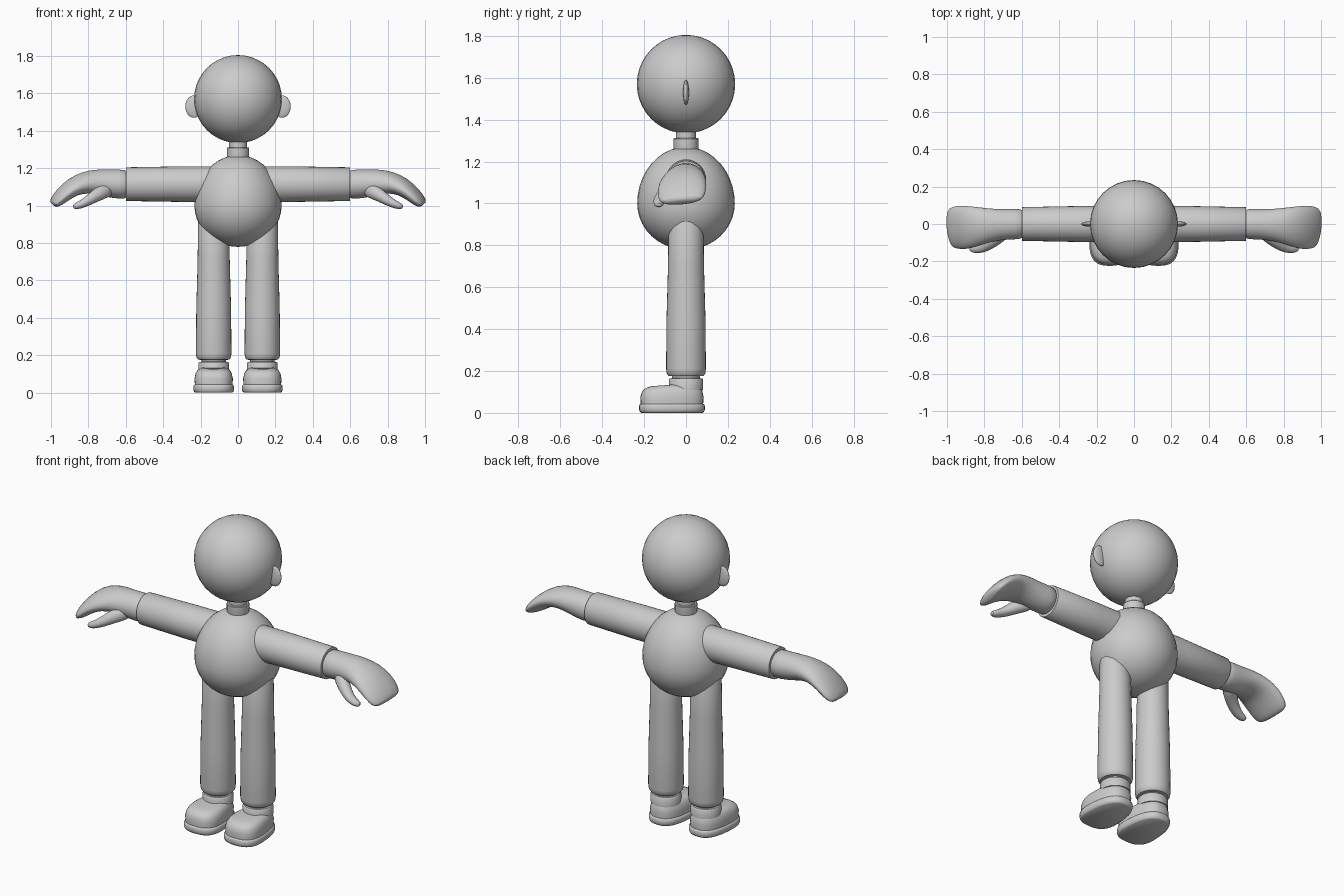
import bpy, bmesh, math
from mathutils import Vector

if "Cube" in bpy.data.objects:
    bpy.data.objects.remove(bpy.data.objects["Cube"])

grey = bpy.data.materials.new("plain_grey")
grey.diffuse_color = (0.6, 0.6, 0.6, 1)
grey.use_nodes = True
grey.node_tree.nodes["Principled BSDF"].inputs["Base Color"].default_value = grey.diffuse_color


def make(name, rings, subsurf=0, angle=40):
    """Skin a list of closed rings of points and cap both ends."""
    bm = bmesh.new()
    loops = [[bm.verts.new(p) for p in ring] for ring in rings]
    n = len(loops[0])
    for a, b in zip(loops, loops[1:]):
        for i in range(n):
            j = (i + 1) % n
            bm.faces.new((a[i], a[j], b[j], b[i]))
    bm.faces.new(loops[0][::-1])
    bm.faces.new(loops[-1])
    bmesh.ops.recalc_face_normals(bm, faces=bm.faces)
    mesh = bpy.data.meshes.new(name)
    bm.to_mesh(mesh)
    bm.free()
    mesh.materials.append(grey)
    ob = bpy.data.objects.new(name, mesh)
    bpy.context.collection.objects.link(ob)
    if subsurf:
        mod = ob.modifiers.new("smooth", 'SUBSURF')
        mod.levels = mod.render_levels = subsurf
    bpy.ops.object.select_all(action='DESELECT')
    ob.select_set(True)
    bpy.context.view_layer.objects.active = ob
    bpy.ops.object.shade_smooth_by_angle(angle=math.radians(angle))
    return ob


def circle(n):
    return [(math.cos(2 * math.pi * i / n), math.sin(2 * math.pi * i / n)) for i in range(n)]


def revolve(name, profile, x=0, n=32):
    """Turn (radius, z) points around a vertical axis at x."""
    return make(name, [[(x + r * c, r * s, z) for c, s in circle(n)] for r, z in profile])


def loft(name, sections, side, tilt=0, n=20, subsurf=1):
    """Oval sections (x, y, z, pitch down, half width, half thickness)."""
    rings = []
    t = math.radians(tilt)
    for x, y, z, pitch, w, h in sections:
        p = math.radians(pitch)
        up = Vector((math.sin(p), 0, math.cos(p)))
        ring = []
        for c, s in circle(n):
            u, v = w * c, h * s
            q = Vector((x, y, z)) + up * (v * math.cos(t) + u * math.sin(t))
            q.y += u * math.cos(t) - v * math.sin(t)
            ring.append((side * q.x, q.y, q.z))
        rings.append(ring)
    return make(name, rings, subsurf)


def egg(r, up, down, z, steps=20):
    pts = []
    for i in range(steps + 1):
        a = math.pi * min(max(i / steps, 0.004), 0.996)
        c = math.cos(a)
        pts.append((r * math.sin(a), z + (up if c > 0 else down) * c))
    return pts


def foot_ring(x, z, grow, drop=0):
    """Foot outline: blunt wide toe (-y), narrower round heel."""
    ring = []
    for c, s in circle(36):
        px = math.copysign(abs(c) ** 0.75, c)
        py = math.copysign(abs(s) ** 0.75, s)
        half = 0.102 - 0.014 * py
        ring.append((x + px * (half + grow), -0.067 + py * (0.153 + grow),
                     z - drop * max(0, -py)))
    return ring


# Head, neck and egg-shaped body
revolve("head", egg(0.235, 0.235, 0.235, 1.57))
revolve("neck_base", [(0.055, 1.24), (0.06, 1.27), (0.06, 1.308), (0.056, 1.312)])
revolve("neck", [(0.048, 1.30), (0.048, 1.37)])
revolve("body", egg(0.233, 0.27, 0.22, 1.0))

for side, label in ((1, "right"), (-1, "left")):
    # Ear: thin flattened disc
    ear = revolve(label + "_ear", egg(1, 1, 1, 0, 14), n=24)
    ear.scale = (0.047, 0.014, 0.06)
    ear.location = (side * 0.235, 0, 1.53)

    # Sleeve
    loft(label + "_arm", [(0.05, 0, 1.115, 0, 0.095, 0.096), (0.3, 0, 1.115, 0, 0.096, 0.095),
                          (0.597, 0, 1.115, 0, 0.09, 0.09), (0.6, 0, 1.115, 0, 0.088, 0.088)],
         side, n=32, subsurf=0)

    # Mitten hand, curling down towards the fingertips
    loft(label + "_hand", [
        (0.57, 0.0, 1.115, 0, 0.082, 0.080), (0.64, 0.0, 1.115, 0, 0.083, 0.079),
        (0.71, -0.003, 1.12, 0, 0.083, 0.074), (0.78, -0.008, 1.128, 6, 0.093, 0.066),
        (0.85, -0.015, 1.117, 24, 0.110, 0.054), (0.91, -0.018, 1.082, 42, 0.120, 0.045),
        (0.96, -0.020, 1.036, 48, 0.116, 0.036), (0.983, -0.022, 1.012, 50, 0.100, 0.027),
        (0.990, -0.022, 1.004, 50, 0.06, 0.014)], side, tilt=8)

    # Thumb
    loft(label + "_thumb", [
        (0.67, -0.03, 1.10, 20, 0.045, 0.045), (0.735, -0.075, 1.07, 30, 0.045, 0.040),
        (0.785, -0.112, 1.037, 35, 0.036, 0.030), (0.83, -0.130, 1.010, 28, 0.029, 0.023),
        (0.868, -0.130, 0.996, 15, 0.023, 0.018), (0.882, -0.128, 0.993, 15, 0.012, 0.010)],
        side, n=14)

    # Trouser leg, ankle and sock cuff
    fx = side * 0.13
    revolve(label + "_leg", [(0.065, 0.175), (0.083, 0.177), (0.092, 0.188), (0.095, 0.21),
                             (0.093, 0.45), (0.086, 0.7), (0.083, 0.95), (0.06, 1.0)], fx)
    revolve(label + "_ankle", [(0.066, 0.14), (0.066, 0.18)], fx)
    revolve(label + "_cuff", [(0.082, 0.11), (0.082, 0.158), (0.077, 0.165), (0.06, 0.166)], fx)

    # Shoe upper sloping down to the toe, on a rounded sole
    make(label + "_shoe", [foot_ring(fx, 0.04, -0.004), foot_ring(fx, 0.075, -0.002),
                           foot_ring(fx, 0.105, -0.008, 0.008),
                           foot_ring(fx, 0.122, -0.017, 0.012),
                           foot_ring(fx, 0.131, -0.03, 0.012),
                           foot_ring(fx, 0.135, -0.05, 0.008)], angle=50)
    make(label + "_sole", [foot_ring(fx, 0.0, -0.006), foot_ring(fx, 0.005, 0.0),
                           foot_ring(fx, 0.015, 0.004), foot_ring(fx, 0.033, 0.004),
                           foot_ring(fx, 0.042, 0.0), foot_ring(fx, 0.045, -0.008)], angle=60)
